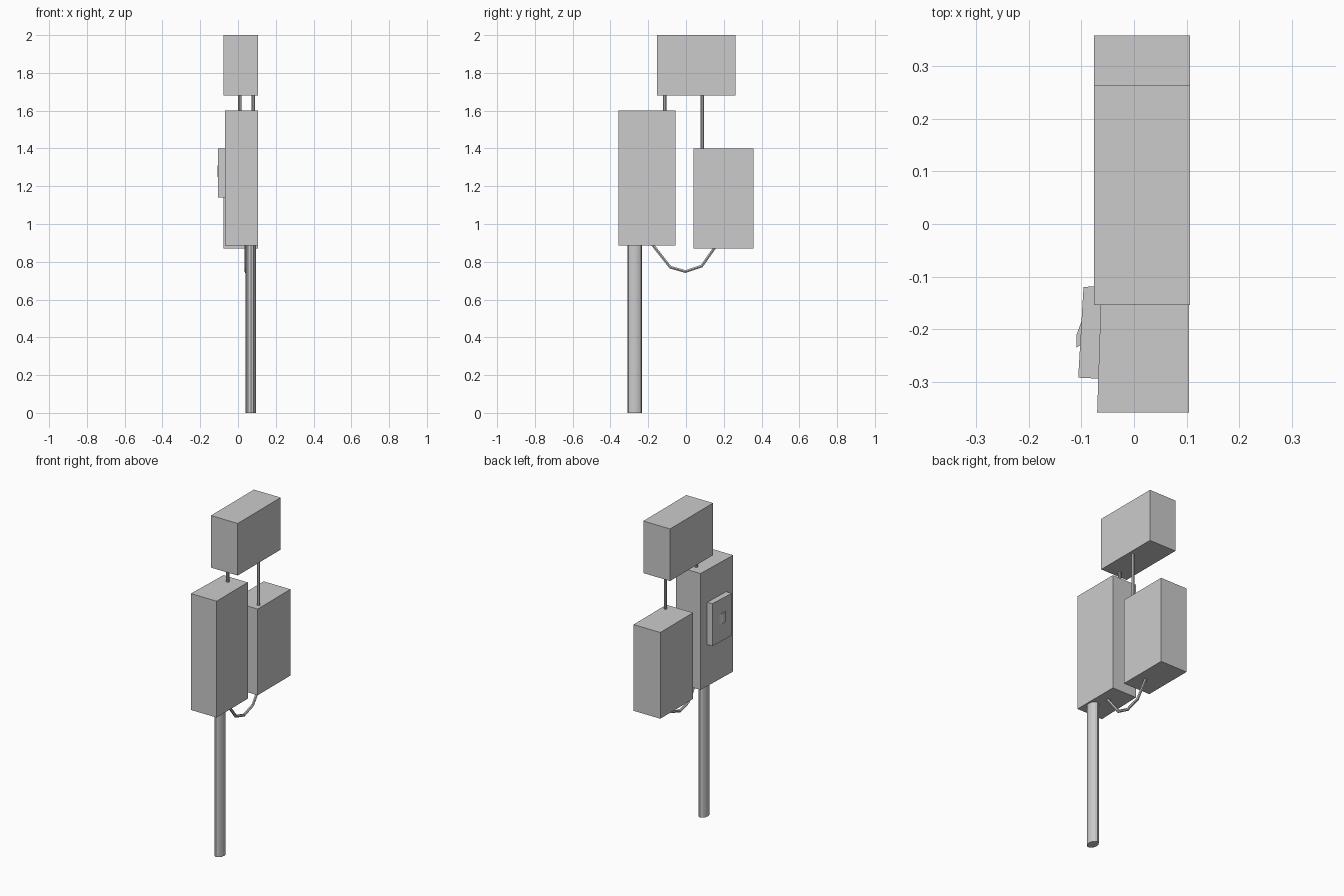
import bpy, bmesh

if "Cube" in bpy.data.objects:
    bpy.data.objects.remove(bpy.data.objects["Cube"])


def prism(name, footprint, z0, z1):
    """Extrude an xy footprint between two heights."""
    bm = bmesh.new()
    face = bm.faces.new([bm.verts.new((x, y, z0)) for x, y in footprint])
    top = bmesh.ops.extrude_face_region(bm, geom=[face])
    verts = [g for g in top["geom"] if isinstance(g, bmesh.types.BMVert)]
    bmesh.ops.translate(bm, verts=verts, vec=(0, 0, z1 - z0))
    bmesh.ops.recalc_face_normals(bm, faces=bm.faces[:])
    mesh = bpy.data.meshes.new(name)
    bm.to_mesh(mesh)
    bm.free()
    ob = bpy.data.objects.new(name, mesh)
    bpy.context.collection.objects.link(ob)
    return ob


def box(name, x0, x1, y0, y1, z0, z1):
    return prism(name, [(x0, y0), (x1, y0), (x1, y1), (x0, y1)], z0, z1)


def rod(name, x, y, rx, ry, z0, z1, sides):
    bpy.ops.mesh.primitive_cylinder_add(
        vertices=sides, radius=1, depth=1, location=(x, y, (z0 + z1) / 2))
    ob = bpy.context.object
    ob.name = name
    ob.scale = (rx, ry, z1 - z0)
    bpy.ops.object.transform_apply(location=False, rotation=False, scale=True)
    bpy.ops.object.shade_smooth_by_angle()
    return ob


# Upper box and the smaller rear cabinet
box("upper_box", -0.076, 0.106, -0.154, 0.263, 1.68, 2.0)
box("rear_cabinet", -0.076, 0.106, 0.04, 0.358, 0.87, 1.40)

# Tall front cabinet, one side slightly angled
prism("front_cabinet", [(-0.07, -0.358), (0.105, -0.358),
                        (0.105, -0.055), (-0.06, -0.055)], 0.885, 1.60)

# Shallow meter box on the side, with a small wedge-shaped latch
prism("meter_box", [(-0.106, -0.292), (-0.065, -0.294),
                    (-0.06, -0.117), (-0.096, -0.12)], 1.14, 1.40)
prism("latch", [(-0.109, -0.235), (-0.095, -0.225), (-0.098, -0.18),
                (-0.109, -0.21)], 1.25, 1.31)

# Ground pole and the two thin conduits
rod("ground_pole", 0.068, -0.271, 0.0285, 0.039, 0.0, 0.89, 12)
rod("front_conduit", 0.009, -0.112, 0.009, 0.009, 1.59, 1.69, 8)
rod("rear_conduit", 0.08, 0.086, 0.009, 0.009, 1.39, 1.69, 8)

# Sagging cable between the two cabinets
curve = bpy.data.curves.new("cable", "CURVE")
curve.dimensions = "3D"
curve.bevel_depth = 0.0085
curve.bevel_resolution = 1
curve.use_fill_caps = True
path = [(-0.177, 0.89), (-0.083, 0.771), (-0.003, 0.748),
        (0.083, 0.777), (0.152, 0.875)]
spline = curve.splines.new("POLY")
spline.points.add(len(path) - 1)
for p, (y, z) in zip(spline.points, path):
    p.co = (0.043, y, z, 1)
spline.use_smooth = False
bpy.context.collection.objects.link(bpy.data.objects.new("cable", curve))
